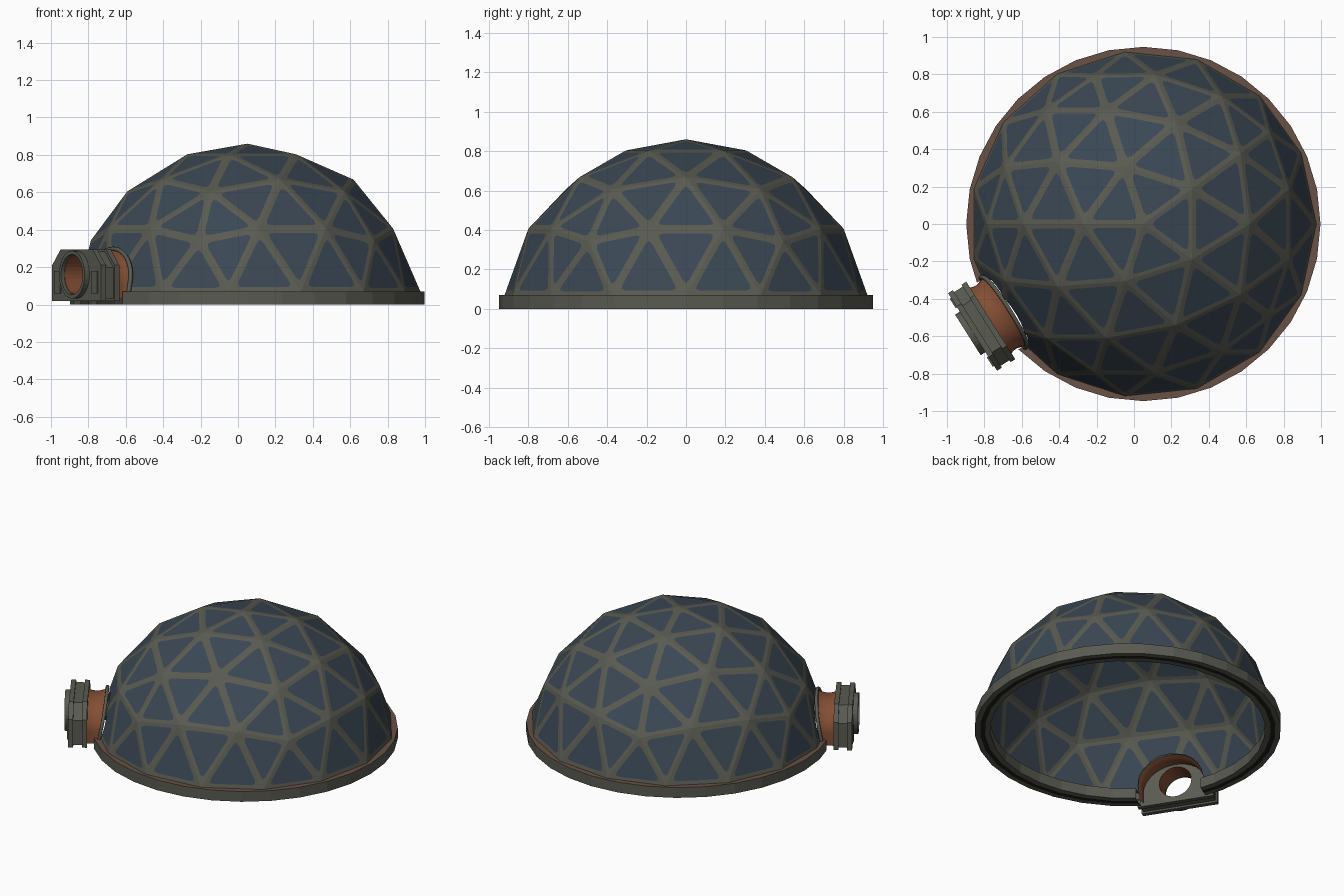
import bpy, bmesh, math
from mathutils import Vector, Matrix

if "Cube" in bpy.data.objects:
    bpy.data.objects.remove(bpy.data.objects["Cube"])

CENTRE = Vector((0.05, 0, 0))       # dome axis
R, SINK = 0.935, 0.075              # sphere radius, depth of its centre below ground
DOOR = Matrix.Rotation(math.radians(212.3), 4, 'Z')
OUT, SIDE = DOOR @ Vector((1, 0, 0)), DOOR @ Vector((0, 1, 0))


def material(name, rgb):
    m = bpy.data.materials.new(name)
    m.use_nodes = True
    m.diffuse_color = (*rgb, 1)
    bsdf = m.node_tree.nodes["Principled BSDF"]
    bsdf.inputs["Base Color"].default_value = (*rgb, 1)
    bsdf.inputs["Roughness"].default_value = 0.7
    return m


STEEL = material("olive steel", (0.100, 0.104, 0.082))
BLUE = material("blue panel", (0.042, 0.063, 0.088))
COPPER = material("copper", (0.230, 0.076, 0.034))
BROWN = material("brown ledge", (0.140, 0.082, 0.060))
DARK = material("dark channel", (0.012, 0.012, 0.010))


def finish(bm, name, mats, matrix=Matrix(), smooth=False):
    bmesh.ops.recalc_face_normals(bm, faces=bm.faces)
    for f in bm.faces:
        f.smooth = smooth
    mesh = bpy.data.meshes.new(name)
    bm.to_mesh(mesh)
    bm.free()
    for m in mats:
        mesh.materials.append(m)
    ob = bpy.data.objects.new(name, mesh)
    ob.matrix_world = Matrix.Translation(CENTRE) @ matrix
    bpy.context.collection.objects.link(ob)
    return ob


def arch(scale=1.0, steps=16):
    """Doorway outline as (sideways, height) points, foot to foot."""
    pts = [(0.21 * math.cos(math.pi * i / steps), 0.11 + 0.175 * math.sin(math.pi * i / steps))
           for i in range(steps + 1)]
    pts = [(0.21, 0.03)] + pts + [(-0.21, 0.03)]
    return [(u * scale, 0.03 + (z - 0.03) * scale) for u, z in pts]


def cut_doorway(bm):
    pts, planes = arch(steps=12), []
    for (u0, z0), (u1, z1) in zip(pts, pts[1:]):
        planes.append((SIDE * u0 + Vector((0, 0, z0)), (SIDE * (z1 - z0) + Vector((0, 0, u0 - u1))).normalized()))
    near = lambda: [f for f in bm.faces if f.calc_center_median().dot(OUT) > 0.6]
    for co, no in planes:
        faces = near()
        geom = faces + list({e for f in faces for e in f.edges}) + list({v for f in faces for v in f.verts})
        bmesh.ops.bisect_plane(bm, geom=geom, dist=1e-5, plane_co=co, plane_no=no)
    gone = [f for f in near() if all((f.calc_center_median() - co).dot(no) < 1e-4 for co, no in planes)]
    bmesh.ops.delete(bm, geom=gone, context='FACES')


def lathe(bm, profile, steps, mats):
    """Closed (radius, height) profile turned round z; one material per side."""
    rings = []
    for i in range(steps):
        a = 2 * math.pi * i / steps
        rings.append([bm.verts.new((r * math.cos(a), r * math.sin(a), h)) for r, h in profile])
    for i in range(steps):
        a, b = rings[i], rings[(i + 1) % steps]
        for j in range(len(profile)):
            k = (j + 1) % len(profile)
            bm.faces.new((a[j], b[j], b[k], a[k])).material_index = mats[j]


# Geodesic dome: each icosahedron face split in three, each small triangle a frame with a rounded panel
def on_sphere(p):
    p = p.normalized()
    if p.z < 0.25:
        flat = Vector((-p.x, -p.y, 0)).normalized() * 0.925
        return Vector((flat.x, flat.y, 0.07))
    return Vector((-p.x * R, -p.y * R, p.z * R - SINK))


def framed_panel(bm, tri):
    mid = sum(tri, Vector()) / 3
    inner = [mid + (c - mid) * 0.79 for c in tri]
    corner = [bm.verts.new(c) for c in tri]
    trios = []
    for i in range(3):
        p = inner[i]
        a = p + (inner[i - 1] - p).normalized() * 0.035
        b = p + (inner[(i + 1) % 3] - p).normalized() * 0.035
        trios.append([bm.verts.new(q) for q in (a, (a + b) / 4 + p / 2, b)])
    for i in range(3):
        j = (i + 1) % 3
        a, m, b = trios[i]
        bm.faces.new((corner[i], m, a))
        bm.faces.new((corner[i], b, m))
        bm.faces.new((corner[i], corner[j], trios[j][0], b))
    bm.faces.new([v for t in trios for v in t]).material_index = 1


ico = bmesh.new()
bmesh.ops.create_icosphere(ico, subdivisions=1, radius=1)
bm = bmesh.new()
for f in ico.faces:
    a, b, c = [v.co.copy() for v in f.verts]
    grid = lambda i, j: a * (3 - i - j) + b * i + c * j
    for i in range(3):
        for j in range(3 - i):
            tris = [((i, j), (i + 1, j), (i, j + 1))]
            if i + j < 2:
                tris.append(((i + 1, j), (i + 1, j + 1), (i, j + 1)))
            for t in tris:
                pts = [grid(*ij) for ij in t]
                if min(p.normalized().z for p in pts) > 0.1:
                    framed_panel(bm, [on_sphere(p) for p in pts])
ico.free()
bmesh.ops.remove_doubles(bm, verts=bm.verts, dist=1e-4)
cut_doorway(bm)
finish(bm, "geodesic_dome", [STEEL, BLUE])

# Base ring with a brown top ledge and a dark channel underneath
bm = bmesh.new()
lathe(bm, [(0.947, 0), (0.947, 0.07), (0.85, 0.07), (0.85, 0), (0.885, 0), (0.915, 0)],
      32, [0, 1, 0, 0, 2, 0])
cut_doorway(bm)
finish(bm, "base_ring", [STEEL, BROWN, DARK])


# Copper entrance tunnel, waisted, starting on the dome surface
def dome_depth(u, z):
    return math.sqrt(R * R - (z + SINK) ** 2 - u * u) - 0.015


bm = bmesh.new()
rows = []
for t, scale in ((0, 1.03), (0.2, 0.98), (0.45, 0.95), (0.7, 0.96), (1, 1.0)):
    row = []
    for u, z in arch(scale, 24):
        start = dome_depth(u, z)
        row.append(bm.verts.new((start + (0.975 - start) * t, u, z)))
    rows.append(row)
for a, b in zip(rows, rows[1:]):
    for i in range(len(a) - 1):
        bm.faces.new((a[i], a[i + 1], b[i + 1], b[i]))
finish(bm, "entrance_tunnel", [COPPER], DOOR, smooth=True)

# Steel rim where the tunnel meets the dome
curve = bpy.data.curves.new("tunnel_rim", 'CURVE')
curve.dimensions = '3D'
curve.bevel_depth = 0.012
curve.bevel_resolution = 1
path = arch(1.05, 24)
spline = curve.splines.new('POLY')
spline.points.add(len(path) - 1)
for p, (u, z) in zip(spline.points, path):
    p.co = (dome_depth(u, z) + 0.008, u, z, 1)
curve.materials.append(STEEL)
rim = bpy.data.objects.new("tunnel_rim", curve)
rim.matrix_world = Matrix.Translation(CENTRE) @ DOOR
bpy.context.collection.objects.link(rim)


# Door frame: chamfered plates with a round opening
def plate(name, inset, d0, d1, hole=0.108):
    w, lo, hi, c = 0.245 - inset, 0.02 + inset, 0.295 - inset, 0.085
    outline = [(-w, lo), (w, lo), (w, hi - c), (w - c, hi), (c - w, hi), (-w, hi - c)]
    circle = [(hole * math.cos(math.pi * i / 16), 0.16 + hole * math.sin(math.pi * i / 16)) for i in range(32)]
    bm = bmesh.new()
    edges = []
    for loop in (outline, circle):
        vs = [bm.verts.new((d0, u, z)) for u, z in loop]
        edges += [bm.edges.new((vs[i - 1], vs[i])) for i in range(len(vs))]
    bmesh.ops.triangle_fill(bm, edges=edges, use_beauty=True)
    ext = bmesh.ops.extrude_face_region(bm, geom=bm.faces[:])
    moved = [g for g in ext["geom"] if isinstance(g, bmesh.types.BMVert)]
    bmesh.ops.translate(bm, verts=moved, vec=(d1 - d0, 0, 0))
    # extruding keeps the starting faces, so the plate is closed
    finish(bm, name, [STEEL], DOOR)


plate("door_frame_back", 0, 0.965, 0.995)
plate("door_frame_body", 0.012, 0.995, 1.05)
plate("door_frame_front", 0, 1.05, 1.08)

# Round docking collar on the front of the frame
bm = bmesh.new()
lathe(bm, [(0.128, 0), (0.128, 0.03), (0.108, 0.03), (0.108, 0)], 32, [0] * 4)
finish(bm, "docking_collar", [STEEL],
       DOOR @ Matrix.Translation((1.08, 0, 0.16)) @ Matrix.Rotation(math.pi / 2, 4, 'Y'))

# Copper lining inside the opening
bm = bmesh.new()
lathe(bm, [(0.108, 0), (0.108, 0.125), (0.104, 0.125), (0.104, 0)], 32, [0] * 4)
finish(bm, "opening_lining", [COPPER],
       DOOR @ Matrix.Translation((0.965, 0, 0.16)) @ Matrix.Rotation(math.pi / 2, 4, 'Y'))

# Small pads either side of the collar
for side, label in ((1, "left"), (-1, "right")):
    bm = bmesh.new()
    bmesh.ops.create_cube(bm, size=1, matrix=Matrix.Translation((1.084, side * 0.185, 0.12))
                          @ Matrix.Diagonal((0.009, 0.06, 0.12, 1)))
    finish(bm, f"door_pad_{label}", [STEEL], DOOR)
